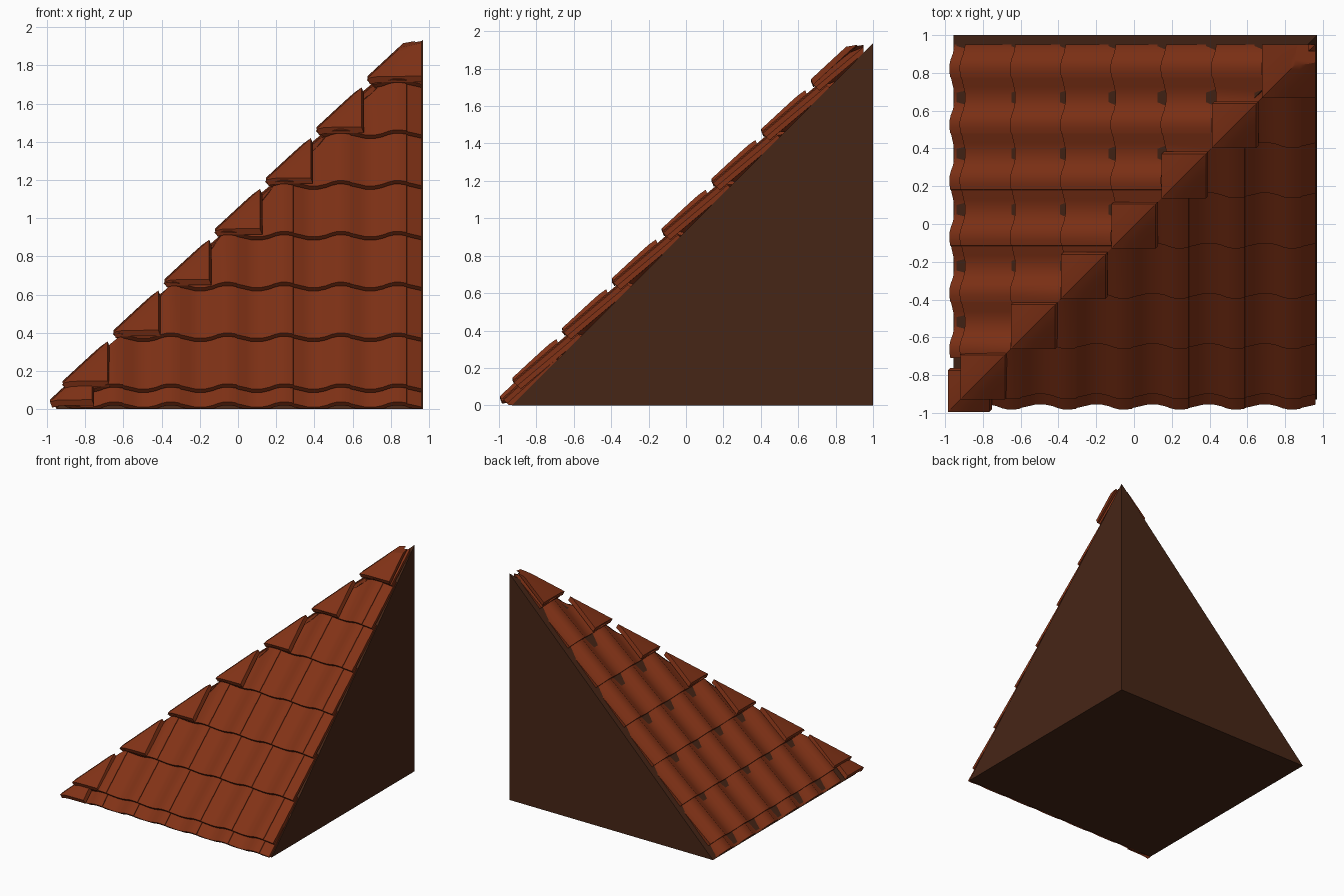
import bpy, bmesh, math
from mathutils import Vector

if "Cube" in bpy.data.objects:
    bpy.data.objects.remove(bpy.data.objects["Cube"])

def material(name, col):
    m = bpy.data.materials.new(name)
    m.diffuse_color = (*col, 1)
    m.use_nodes = True
    m.node_tree.nodes["Principled BSDF"].inputs["Base Color"].default_value = m.diffuse_color
    return m

TILE = material("terracotta", (0.22, 0.032, 0.008))
WOOD = material("dark_wood", (0.062, 0.019, 0.008))

# shared trimming planes: right end, back end, ground and the blunt peak
TRIMS = [((0.962, 0, 0), (1, 0, 0)), ((0, 0.95, 0), (0, 1, 0)),
         ((0, 0, 0.003), (0, 0, -1)), ((0.82, 0.82, 1.885), (-0.18, -0.18, 1))]

def trim(bm, planes):
    for co, no in planes:
        geom = bm.verts[:] + bm.edges[:] + bm.faces[:]
        bmesh.ops.bisect_plane(bm, geom=geom, dist=1e-5, plane_co=co,
                               plane_no=Vector(no).normalized(), clear_outer=True)
        bmesh.ops.holes_fill(bm, edges=[e for e in bm.edges if e.is_boundary], sides=0)

def finish(bm, name, mat, smooth=True):
    bmesh.ops.recalc_face_normals(bm, faces=bm.faces[:])
    me = bpy.data.meshes.new(name)
    bm.to_mesh(me)
    bm.free()
    ob = bpy.data.objects.new(name, me)
    me.materials.append(mat)
    bpy.context.collection.objects.link(ob)
    if smooth and len(me.polygons):
        bpy.ops.object.select_all(action='DESELECT')
        ob.select_set(True)
        bpy.context.view_layer.objects.active = ob
        bpy.ops.object.shade_smooth_by_angle(angle=math.radians(28))

# solid roof core: pyramid corner under the tiles
bm = bmesh.new()
v = [bm.verts.new(p) for p in ((-0.955, -0.93, 0), (0.97, -0.93, 0), (0.97, 1, 0),
                               (-0.955, 1, 0), (0.97, 1, 1.935))]
for f in ((3, 2, 1, 0), (0, 1, 4), (1, 2, 4), (2, 3, 4), (3, 0, 4)):
    bm.faces.new([v[i] for i in f])
finish(bm, "roof_core", WOOD, False)

# one period of the tile cross-section (distance across, drop below crest)
WAVE = [(0, .012), (.05, .028), (.08, .038), (.13, .038), (.17, .026),
        (.2, .010), (.23, 0), (.265, 0), (.296, .007)]
PERIOD, STEP, THICK = 0.297, 0.532, 0.026
R = math.sqrt(0.5)

def tile_row(name, place, seam, total, length, crest, tilt, side):
    """One course of wavy tiles; total = y+z at its lower edge, crest = z-y there."""
    bm = bmesh.new()
    rings = []
    for k in range(-5, 5):
        for t, drop in WAVE:
            p = seam + k * PERIOD + t
            ring = []
            for s, low in ((0, 0), (length, 0), (length, THICK), (0, THICK)):
                d = crest - (drop + low + tilt * s / STEP) / R
                ring.append(bm.verts.new(place(p, (total + s - d) / 2, (total + s + d) / 2)))
            rings.append(ring)
    for a, b in zip(rings, rings[1:]):
        for i in range(4):
            j = (i + 1) % 4
            bm.faces.new((a[i], a[j], b[j], b[i]))
    bm.faces.new(rings[0])
    bm.faces.new(rings[-1][::-1])
    trim(bm, TRIMS + [((0, -0.01, 0), side)])
    finish(bm, name, TILE)

slopes = [("front", lambda p, q, z: (p, q, z), -0.007, 1.06, (-1, 1, 0)),
          ("left", lambda p, q, z: (q, -p, z), -0.775, 1.05, (1, -1, 0))]
for name, place, seam, crest, side in slopes:
    tile_row(name + "_eave_tiles", place, seam, -0.945, 0.5, crest - 0.04, 0.02, side)
    for k in range(7):
        tile_row(f"{name}_tiles_{k + 1}", place, seam, -0.795 + STEP * k, 0.60, crest, 0.033, side)

def hip_cap(name, a, size, rise):
    """Folded tile, square in plan, straddling the hip."""
    bm = bmesh.new()
    n = 6
    grid = {}
    for i in range(n + 1):
        for j in range(n + 1):
            x, y = a + size * i / n, a - 0.01 + size * j / n
            u, w = size * i / n, size * j / n
            d = abs(u - w)
            fold = (u + w) / 2 - math.sqrt(d * d + 0.025 ** 2) / 2   # rounded fold
            grid[i, j] = bm.verts.new((x, y, a + rise + 0.01 + fold * 0.93))
    for i in range(n):
        for j in range(n):
            c = [grid[i, j], grid[i + 1, j], grid[i + 1, j + 1], grid[i, j + 1]]
            if i == j:
                bm.faces.new((c[0], c[1], c[2]))
                bm.faces.new((c[0], c[2], c[3]))
            else:
                bm.faces.new(c)
    ext = bmesh.ops.extrude_face_region(bm, geom=bm.faces[:])
    for e in ext["geom"]:
        if isinstance(e, bmesh.types.BMVert):
            e.co += Vector((0.012, 0.012, -0.03))
    trim(bm, TRIMS)
    finish(bm, name, TILE)

# hip caps, one per course plus the eave starter
hip_cap("hip_cap_eave", -0.985, 0.22, 1.025)
for k in range(7):
    hip_cap(f"hip_cap_{k + 1}", -0.918 + STEP / 2 * k, 0.235 if k < 6 else 0.3, 1.056)
